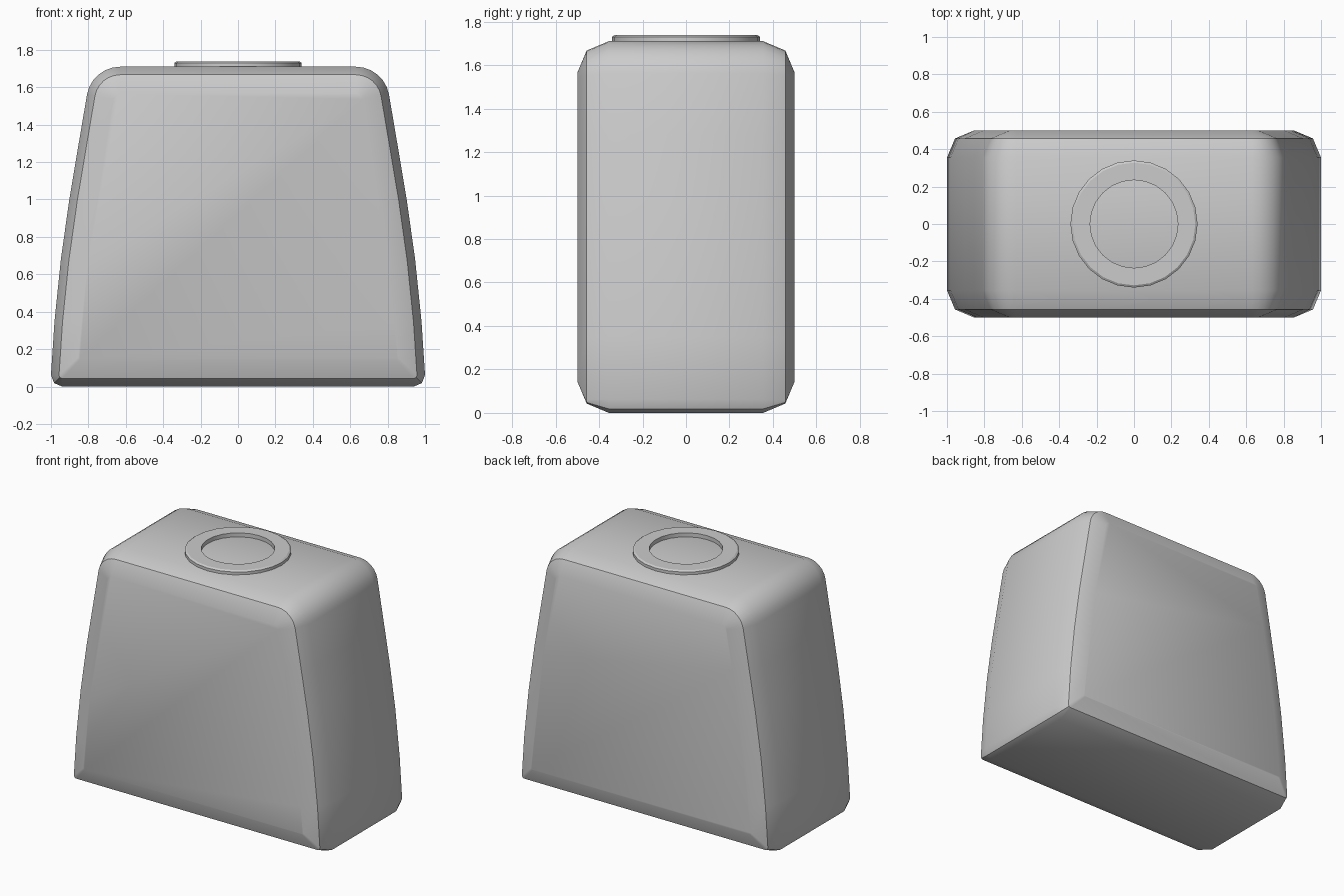
import bpy, bmesh
from math import cos, sin, radians, pi

if "Cube" in bpy.data.objects:
    bpy.data.objects.remove(bpy.data.objects["Cube"])


def finish(name, bm, angle=30):
    bmesh.ops.recalc_face_normals(bm, faces=bm.faces)
    mesh = bpy.data.meshes.new(name)
    bm.to_mesh(mesh)
    bm.free()
    ob = bpy.data.objects.new(name, mesh)
    bpy.context.collection.objects.link(ob)
    bpy.ops.object.select_all(action='DESELECT')
    ob.select_set(True)
    bpy.context.view_layer.objects.active = ob
    bpy.ops.object.shade_smooth_by_angle(angle=radians(angle))
    return ob


def arc(cx, cz, r, a0, a1, n):
    return [(cx + r * cos(radians(a0 + (a1 - a0) * i / n)),
             cz + r * sin(radians(a0 + (a1 - a0) * i / n))) for i in range(n + 1)]


# Bowed, tapering front outline, inset by d
def outline(d):
    r = max(0.06 - d, 0.01)
    shift = d - (0.06 - r)
    half = arc(0.94 - shift, 0.06 + shift, r, -90, 2, 2)
    for x, z, a in [(0.981, 0.35, 5), (0.947, 0.68, 7.5), (0.902, 1.0, 9),
                    (0.855, 1.28, 9.5)]:
        half.append((x - d * cos(radians(a)), z - d * sin(radians(a))))
    half += arc(0.63, 1.53, 0.18 - d, 10, 90, 6)
    return half + [(-x, z) for x, z in reversed(half)]


# Body: outline lofted front to back with two-step bevelled rims
bm = bmesh.new()
rings = []
for y, d in [(-0.5, 0.145), (-0.457, 0.043), (-0.355, 0),
             (0.355, 0), (0.457, 0.043), (0.5, 0.145)]:
    rings.append([bm.verts.new((x, y, z)) for x, z in outline(d)])
for a, b in zip(rings, rings[1:]):
    for i in range(len(a)):
        j = (i + 1) % len(a)
        bm.faces.new((a[i], a[j], b[j], b[i]))
bm.faces.new(rings[0])
bm.faces.new(rings[-1])
finish("body", bm)

# Raised collar on the top
bm = bmesh.new()
N = 24
section = [(0.235, 1.70), (0.235, 1.738), (0.328, 1.738), (0.34, 1.73), (0.34, 1.70)]
loops = [[bm.verts.new((r * cos(2 * pi * i / N), r * sin(2 * pi * i / N), z))
          for i in range(N)] for r, z in section]
for k in range(len(loops)):
    a, b = loops[k], loops[(k + 1) % len(loops)]
    for i in range(N):
        j = (i + 1) % N
        bm.faces.new((a[i], a[j], b[j], b[i]))
finish("top_collar", bm)
